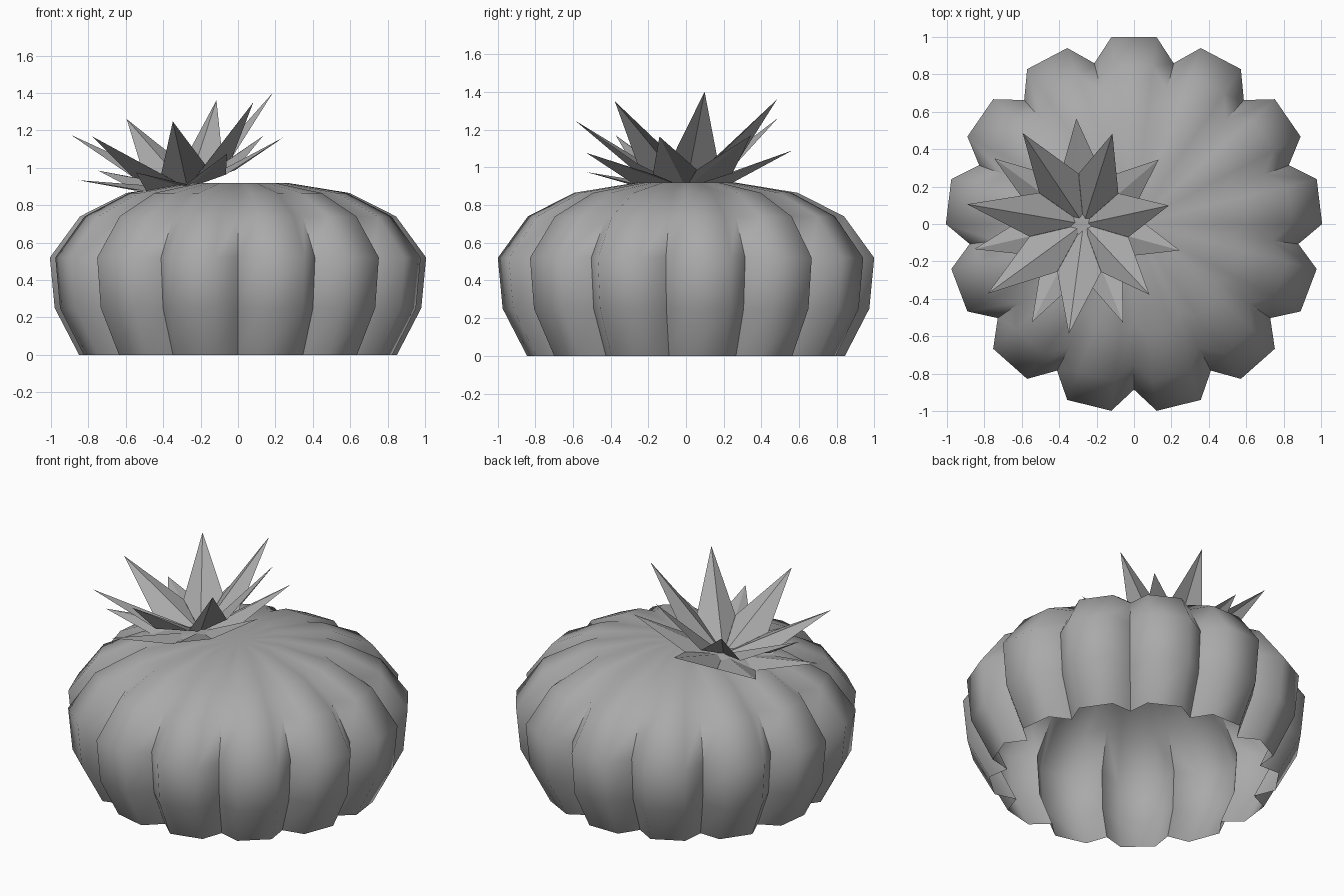
import bpy, bmesh, math
from mathutils import Matrix, Vector

cube = bpy.data.objects.get("Cube")
if cube:
    bpy.data.objects.remove(cube)

gray = bpy.data.materials.new("plain_gray")
gray.use_nodes = True
gray.diffuse_color = (0.4, 0.4, 0.4, 1)
gray.node_tree.nodes["Principled BSDF"].inputs["Base Color"].default_value = gray.diffuse_color


def finish(bm, name):
    mesh = bpy.data.meshes.new(name)
    bm.to_mesh(mesh)
    bm.free()
    mesh.materials.append(gray)
    obj = bpy.data.objects.new(name, mesh)
    bpy.context.collection.objects.link(obj)
    return obj


# Ribbed body: rings of lobes, open underneath
LOBES = 13
GROOVE = 0.88
PROFILE = [(0.85, 0), (0.98, 0.25), (1.006, 0.52), (0.845, 0.74), (0.598, 0.865), (0.26, 0.92)]
step = math.tau / LOBES
bm = bmesh.new()
rings = []
for r, z in PROFILE:
    ring = []
    for i in range(LOBES):
        for offset, scale in ((-0.5, GROOVE), (-0.25, 1), (0.25, 1)):
            a = math.pi / 2 + (i + offset) * step
            ring.append(bm.verts.new((r * scale * math.cos(a), r * scale * math.sin(a), z)))
    rings.append(ring)
n = len(rings[0])
for low, high in zip(rings, rings[1:]):
    for i in range(n):
        j = (i + 1) % n
        bm.faces.new((low[i], low[j], high[j], high[i]))
crown = bm.verts.new((0, 0, 0.915))
for i in range(n):
    bm.faces.new((rings[-1][i], rings[-1][(i + 1) % n], crown))
body = finish(bm, "ribbed_body")
bpy.context.view_layer.objects.active = body
body.select_set(True)
bpy.ops.object.shade_smooth_by_angle(angle=math.radians(70))

# Leaf rosette: two alternating whorls of pointed leaves on a tilted base
LEAVES = 7
turn = math.tau / LEAVES
up = Vector((-0.21, -0.06, 1)).normalized()
tilt = Vector((0, 0, 1)).rotation_difference(up).to_matrix().to_4x4()
base = Matrix.Translation((-0.27, 0, 0.89)) @ tilt


def whorl(name, start, side_h, tip_h, tip_r):
    bm = bmesh.new()
    for i in range(LEAVES):
        spin = base @ Matrix.Rotation(start + i * turn, 4, 'Z')
        hub, right, tip, left = [bm.verts.new(spin @ Vector(p)) for p in (
            (0, 0, 0), (0.25, -0.12, side_h), (tip_r, 0, tip_h), (0.25, 0.12, side_h))]
        bm.faces.new((hub, right, tip))
        bm.faces.new((hub, tip, left))
    return finish(bm, name)


whorl("upper_leaves", turn / 4, 0.12, 0.4, 0.565)
whorl("lower_leaves", -turn / 4, 0.04, 0.17, 0.575)
